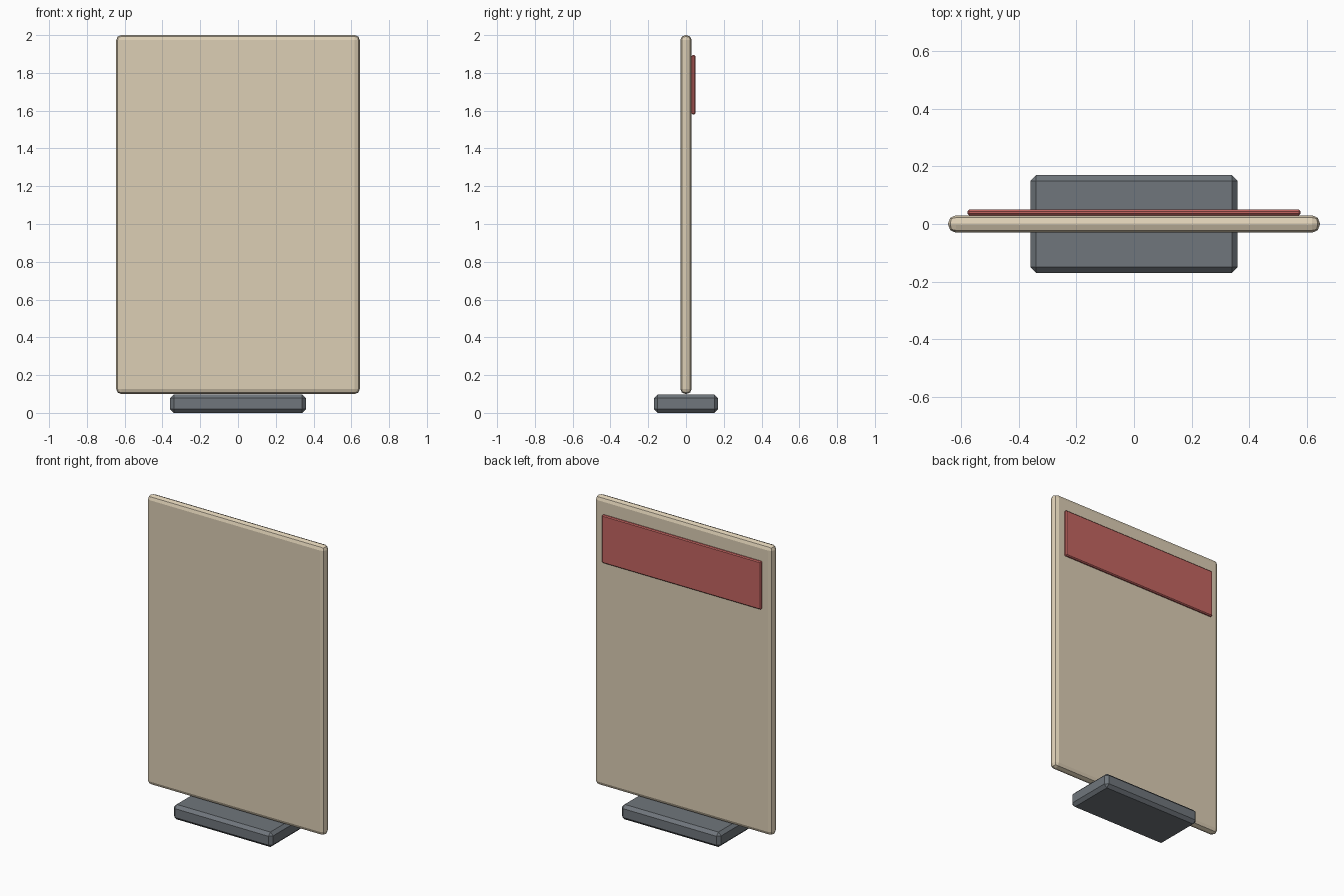
import bpy

if "Cube" in bpy.data.objects:
    bpy.data.objects.remove(bpy.data.objects["Cube"])


def material(name, color):
    m = bpy.data.materials.new(name)
    m.diffuse_color = color
    m.use_nodes = True
    m.node_tree.nodes["Principled BSDF"].inputs["Base Color"].default_value = m.diffuse_color
    return m


def bevelled_box(name, lo, hi, bevel, segments, mat):
    """Box spanning lo..hi with bevelled edges."""
    center = [(a + b) / 2 for a, b in zip(lo, hi)]
    bpy.ops.mesh.primitive_cube_add(size=1, location=center)
    ob = bpy.context.object
    ob.name = name
    ob.scale = [b - a for a, b in zip(lo, hi)]
    bpy.ops.object.transform_apply(location=False, rotation=False, scale=True)
    mod = ob.modifiers.new("Bevel", 'BEVEL')
    mod.width = bevel
    mod.segments = segments
    ob.data.materials.append(mat)
    return ob


tan = material("tan_board", (0.72, 0.62, 0.46, 1))
red = material("red_strip", (0.55, 0.13, 0.12, 1))
slate = material("slate_base", (0.16, 0.18, 0.20, 1))

# Upright board with rounded rim
bevelled_box("board_panel", (-0.645, -0.03, 0.1), (0.645, 0.03, 2.0), 0.027, 2, tan)

# Raised header strip on the rear face
bevelled_box("header_strip", (-0.578, 0.03, 1.58), (0.578, 0.05, 1.895), 0.006, 1, red)

# Chamfered foot block
bevelled_box("foot_block", (-0.36, -0.17, 0.0), (0.36, 0.17, 0.098), 0.02, 1, slate)
